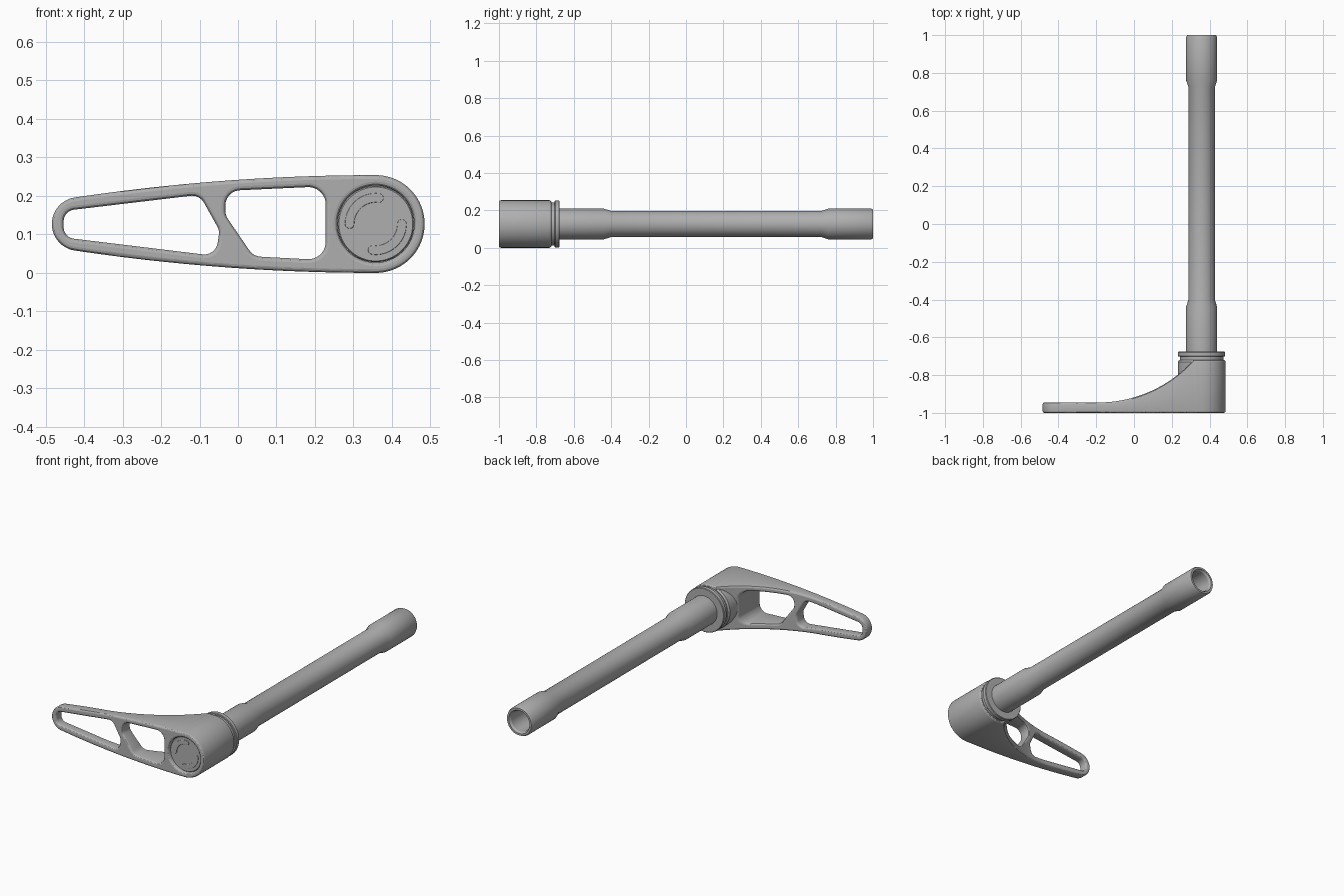
import bpy, bmesh
from math import sin, cos, tan, pi, radians, sqrt
from mathutils import Vector

cube = bpy.data.objects.get("Cube")
if cube:
    bpy.data.objects.remove(cube, do_unlink=True)

AX, AZ, R = 0.358, 0.127, 0.127        # shaft axis and head radius

grey = bpy.data.materials.new("satin_grey")
grey.use_nodes = True
grey.diffuse_color = (0.43, 0.43, 0.43, 1)
grey.node_tree.nodes["Principled BSDF"].inputs["Base Color"].default_value = (0.43, 0.43, 0.43, 1)


def finish(bm, name):
    bmesh.ops.recalc_face_normals(bm, faces=bm.faces[:])
    mesh = bpy.data.meshes.new(name)
    bm.to_mesh(mesh)
    bm.free()
    obj = bpy.data.objects.new(name, mesh)
    bpy.context.collection.objects.link(obj)
    mesh.materials.append(grey)
    bpy.ops.object.select_all(action="DESELECT")
    obj.select_set(True)
    bpy.context.view_layer.objects.active = obj
    bpy.ops.object.shade_smooth_by_angle(angle=radians(30))
    return obj


def arc(cx, cz, r, a0, a1, n):
    """Points on an arc in degrees, without the last one."""
    angles = [radians(a0 + (a1 - a0) * i / n) for i in range(n)]
    return [Vector((cx + r * cos(a), cz + r * sin(a))) for a in angles]


def rounded(corners, n=8):
    """Polygon of (x, z, radius) corners with rounded corners."""
    pts = []
    for i, (x, z, r) in enumerate(corners):
        p = Vector((x, z))
        d1 = (Vector(corners[i - 1][:2]) - p).normalized()
        d2 = (Vector(corners[(i + 1) % len(corners)][:2]) - p).normalized()
        half = d1.angle(d2) / 2
        c = p + (d1 + d2).normalized() * (r / sin(half))
        s, e = (p + d * (r / tan(half)) - c for d in (d1, d2))
        pts += [c + s.lerp(e, k / n).normalized() * r for k in range(n + 1)]
    return pts


def inset(pts, d):
    """Move a loop towards its left side, where the material is."""
    out = []
    for i, p in enumerate(pts):
        t = (p - pts[i - 1]).normalized() + (pts[(i + 1) % len(pts)] - p).normalized()
        out.append(p + Vector((-t.y, t.x)).normalized() * d)
    return out


def slab(loops, y0, y1, b, steps=3):
    """Plate with round edges; first loop is the rim, the others are holes."""
    bm = bmesh.new()
    quarter = [k * pi / 2 / steps for k in range(steps + 1)]
    levels = [(b * (1 - sin(a)), y0 + b * (1 - cos(a))) for a in quarter]
    levels += [(d, y0 + y1 - y) for d, y in reversed(levels)]
    caps = [[], []]
    for loop in loops:
        n = len(loop)
        rings = [[bm.verts.new((p.x, y, p.y)) for p in inset(loop, d)] for d, y in levels]
        for r0, r1 in zip(rings, rings[1:]):
            for i in range(n):
                j = (i + 1) % n
                bm.faces.new((r0[i], r0[j], r1[j], r1[i]))
        for cap, ring in zip(caps, (rings[0], rings[-1])):
            cap += [bm.edges.get((ring[i], ring[(i + 1) % n])) for i in range(n)]
    for cap, side in zip(caps, (-1, 1)):
        bmesh.ops.triangle_fill(bm, use_beauty=True, edges=cap, normal=(0, side, 0))
        for e in cap:
            e.smooth = False
    return bm


def lathe(name, profile, n=64):
    """Turn (radius, y) points about the shaft axis."""
    bm = bmesh.new()
    rings = []
    for r, y in profile:
        if r == 0:
            rings.append([bm.verts.new((AX, y, AZ))] * n)
        else:
            rings.append([bm.verts.new((p.x, y, p.y)) for p in arc(AX, AZ, r, 0, 360, n)])
    for r0, r1 in zip(rings, rings[1:]):
        for i in range(n):
            j = (i + 1) % n
            bm.faces.new(dict.fromkeys((r0[i], r0[j], r1[j], r1[i])))
    return finish(bm, name)


# Lever outline: round head, slowly tapering sides, round tip
TIP_X, SIDE_STEPS = -0.424, 32


def side(sign):
    xs = [AX + (TIP_X - AX) * i / SIDE_STEPS for i in range(SIDE_STEPS + 1)]
    return [Vector((x, AZ + sign * (R - 0.095 * (AX - x) ** 2))) for x in xs]


rim = arc(AX, AZ, R, -90, 90, 40) + side(1)[:-1]
rim += arc(-0.414, AZ, 0.0697, 98.2, 261.8, 24) + side(-1)[:0:-1]

# Windows in the lever and the round opening for the end cap
tip_window = rounded([(-0.453, 0.161, 0.03), (-0.1, 0.203, 0.035), (-0.048, 0.11, 0.035),
                      (-0.058, 0.044, 0.035), (-0.453, 0.092, 0.03)])
head_window = rounded([(-0.033, 0.213, 0.04), (0.228, 0.225, 0.045), (0.228, 0.033, 0.045),
                       (0.04, 0.043, 0.04), (-0.033, 0.15, 0.04)])
cap_opening = arc(AX, AZ, 0.1, 360, 0, 64)

# Lever: a thin plate whose back sweeps up in an arc to the head
THIN_BACK, HEAD_BACK = -0.945, -0.72
SWEEP_X, SWEEP_R = -0.19, 0.68
rise = HEAD_BACK - THIN_BACK
sweep_end = SWEEP_X + sqrt(SWEEP_R ** 2 - (SWEEP_R - rise) ** 2)

bm = slab([rim, tip_window, head_window, cap_opening], -1, THIN_BACK, 0.01)
cuts = 28
for i in range(cuts + 1):
    x = SWEEP_X + (sweep_end - SWEEP_X) * i / cuts
    bmesh.ops.bisect_plane(bm, geom=bm.verts[:] + bm.edges[:] + bm.faces[:],
                           plane_co=(x, 0, 0), plane_no=(1, 0, 0), dist=0.00001)
for v in bm.verts:
    if v.co.y > -0.97:
        dx = min(max(v.co.x, SWEEP_X), sweep_end) - SWEEP_X
        v.co.y += SWEEP_R - sqrt(SWEEP_R ** 2 - dx ** 2)
finish(bm, "lever")

# Head barrel with the recessed end cap on its front
lathe("head_barrel", [(0, -0.984), (0.096, -0.984), (0.099, -0.98), (0.099, -0.965),
                      (0.126, -0.965), (0.126, -0.73), (0.119, HEAD_BACK), (0, HEAD_BACK)])

# Two curved marks on the end cap
W, MARK_R = 0.012, 0.068
for name, a0 in (("upper_cap_mark", 83), ("lower_cap_mark", 263)):
    a1 = a0 + 97
    ends = [(AX + MARK_R * cos(radians(a)), AZ + MARK_R * sin(radians(a))) for a in (a0, a1)]
    mark = arc(AX, AZ, MARK_R + W, a0, a1, 20) + arc(*ends[1], W, a1, a1 + 180, 10)
    mark += arc(AX, AZ, MARK_R - W, a1, a0, 20) + arc(*ends[0], W, a0 + 180, a0 + 360, 10)
    finish(slab([mark], -0.987, -0.98, 0.002, 2), name)

# Collar behind the head
lathe("collar", [(0, -0.725), (0.115, -0.725), (0.115, -0.702), (0.122, -0.702), (0.125, -0.699),
                 (0.125, -0.679), (0.122, -0.676), (0, -0.676)])

# Hollow shaft with thicker ends
lathe("shaft", [(0, -0.69), (0.082, -0.69), (0.082, -0.44), (0.07, -0.4), (0.07, 0.725),
                (0.082, 0.76), (0.082, 0.99), (0.077, 1), (0.066, 1), (0.059, 0.988),
                (0.059, 0.4), (0, 0.38)])
